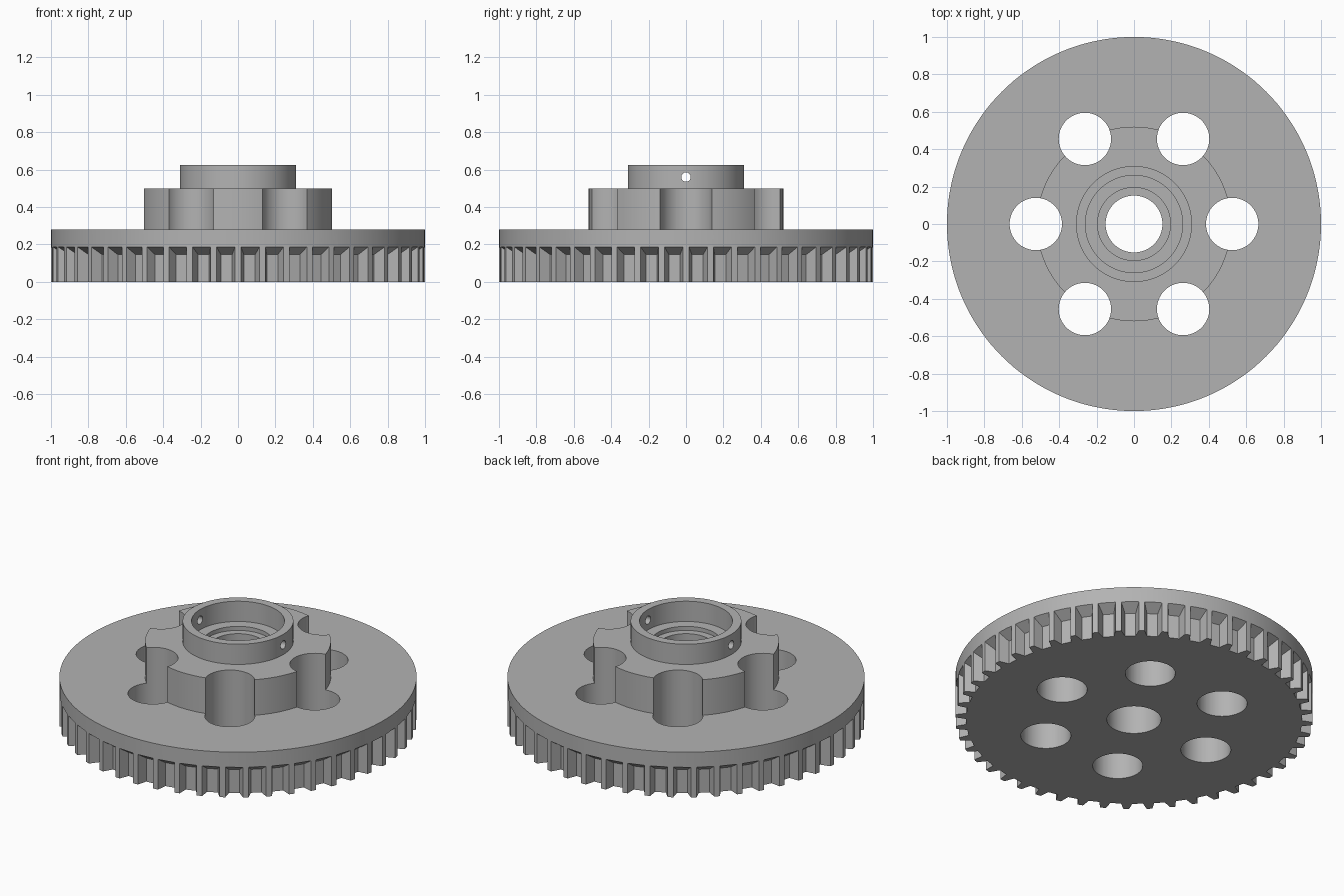
import bpy
import bmesh
from math import cos, sin, pi, radians
from mathutils import Matrix, Vector

cube = bpy.data.objects.get("Cube")
if cube:
    bpy.data.objects.remove(cube, do_unlink=True)

TEETH = 48
PLATE_TOP = 0.28
BORE = 0.152

grey = bpy.data.materials.new("machined grey")
grey.use_nodes = True
grey.diffuse_color = (0.45, 0.45, 0.45, 1)
grey.node_tree.nodes["Principled BSDF"].inputs["Base Color"].default_value = grey.diffuse_color


def add_object(name, bm):
    bmesh.ops.recalc_face_normals(bm, faces=bm.faces)
    mesh = bpy.data.meshes.new(name)
    bm.to_mesh(mesh)
    bm.free()
    mesh.materials.append(grey)
    obj = bpy.data.objects.new(name, mesh)
    bpy.context.collection.objects.link(obj)
    return obj


def lathe(name, profile, steps=144):
    """Spin a closed (radius, height) profile around the z axis."""
    bm = bmesh.new()
    rings = [[bm.verts.new((r * cos(2 * pi * i / steps), r * sin(2 * pi * i / steps), z))
              for r, z in profile] for i in range(steps)]
    for i, ring in enumerate(rings):
        following = rings[(i + 1) % steps]
        for j in range(len(profile)):
            k = (j + 1) % len(profile)
            bm.faces.new((ring[j], following[j], following[k], ring[k]))
    return add_object(name, bm)


def cut(obj, cutter):
    mod = obj.modifiers.new("cut", 'BOOLEAN')
    mod.operation = 'DIFFERENCE'
    mod.solver = 'EXACT'
    mod.object = cutter
    bpy.context.view_layer.objects.active = obj
    bpy.ops.object.modifier_apply(modifier=mod.name)


# Toothed plate and stepped hub with its recessed collar
plate = lathe("toothed_plate", [(BORE, 0), (1, 0), (1, PLATE_TOP), (BORE, PLATE_TOP)])
hub = lathe("hub", [
    (BORE, PLATE_TOP), (0.52, PLATE_TOP), (0.52, 0.5), (0.31, 0.5), (0.31, 0.625),
    (0.26, 0.625), (0.26, 0.5), (0.195, 0.5), (0.195, 0.475), (BORE, 0.475)])

# Tooth gaps: wedges that widen outward under a sloped roof
bm = bmesh.new()
for i in range(TEETH):
    turn = Matrix.Rotation(2 * pi * (i + 0.5) / TEETH, 3, 'Z')
    corners = [bm.verts.new(turn @ Vector((r, side * half, z)))
               for r, half, roof in ((0.94, 0.03, 0.145), (1.03, 0.06, 0.208))
               for side in (-1, 1) for z in (-0.05, roof)]
    bmesh.ops.convex_hull(bm, input=corners)
gap_cutter = add_object("gap_cutter", bm)

# Six round lightening holes through plate and hub edge
bm = bmesh.new()
for i in range(6):
    angle = radians(60 * i)
    place = Matrix.Translation((0.525 * cos(angle), 0.525 * sin(angle), 0.3))
    bmesh.ops.create_cone(bm, cap_ends=True, segments=64, radius1=0.14, radius2=0.14,
                          depth=1, matrix=place)
hole_cutter = add_object("hole_cutter", bm)

# Cross-drilled screw hole through the collar
bm = bmesh.new()
bmesh.ops.create_cone(bm, cap_ends=True, segments=32, radius1=0.025, radius2=0.025, depth=1,
                      matrix=Matrix.Translation((0, 0, 0.56)) @ Matrix.Rotation(pi / 2, 4, 'Y'))
screw_cutter = add_object("screw_cutter", bm)

cut(plate, gap_cutter)
cut(plate, hole_cutter)
cut(hub, hole_cutter)
cut(hub, screw_cutter)
for cutter in (gap_cutter, hole_cutter, screw_cutter):
    bpy.data.objects.remove(cutter, do_unlink=True)

# Smooth round walls, crisp edges
for obj in (plate, hub):
    bpy.ops.object.select_all(action='DESELECT')
    obj.select_set(True)
    bpy.context.view_layer.objects.active = obj
    bpy.ops.object.shade_smooth_by_angle(angle=radians(25))
